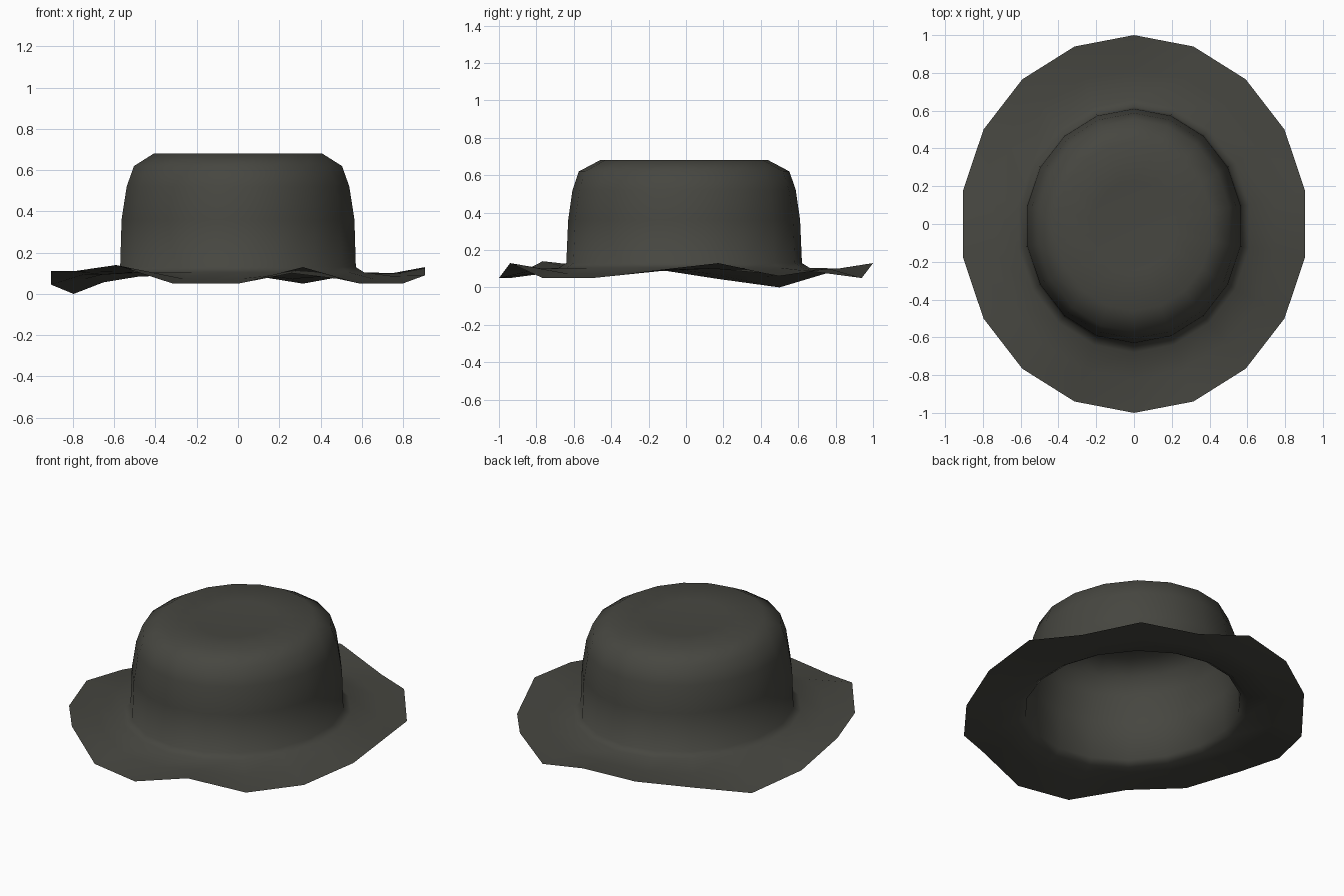
import bpy, bmesh, math

if "Cube" in bpy.data.objects:
    bpy.data.objects.remove(bpy.data.objects["Cube"])

SEGMENTS = 18

felt = bpy.data.materials.new("dark olive felt")
felt.diffuse_color = (0.062, 0.062, 0.052, 1)
felt.use_nodes = True
felt.node_tree.nodes["Principled BSDF"].inputs["Base Color"].default_value = felt.diffuse_color

# Wavy brim edge heights, clockwise from the back
rim_z = [0.13, 0.05, 0.10, 0.06, 0.13, 0.09, 0.05, 0.05, 0.13,
         0.05, 0.05, 0.14, 0.11, 0.11, 0.045, 0.0, 0.08, 0.11]

# Rings from brim edge to crown top: x radius, y radius, y centre, z, waviness
rings = [(0.92, 1.00, 0.0, 0.00, 1.0),
         (0.76, 0.82, 0.0, 0.085, 0.35),
         (0.62, 0.67, -0.01, 0.105, 0.0),
         (0.58, 0.63, -0.01, 0.13, 0.0),
         (0.573, 0.62, -0.01, 0.36, 0.0),
         (0.548, 0.597, -0.01, 0.52, 0.0),
         (0.512, 0.563, -0.01, 0.62, 0.0),
         (0.415, 0.45, -0.01, 0.68, 0.0),
         (0.22, 0.24, -0.01, 0.668, 0.0)]

bm = bmesh.new()
loops = []
for rx, ry, cy, z, wave in rings:
    loop = []
    for i in range(SEGMENTS):
        a = 2 * math.pi * i / SEGMENTS
        height = rim_z[i] * wave + z * (1 if wave == 0 else 1 - wave)
        loop.append(bm.verts.new((rx * math.sin(a), cy + ry * math.cos(a), height)))
    loops.append(loop)

# Brim and crown walls
for lower, upper in zip(loops, loops[1:]):
    for i in range(SEGMENTS):
        j = (i + 1) % SEGMENTS
        bm.faces.new((lower[j], lower[i], upper[i], upper[j]))

# Slightly dented crown top
centre = bm.verts.new((0, -0.01, 0.66))
top = loops[-1]
for i in range(SEGMENTS):
    bm.faces.new((top[(i + 1) % SEGMENTS], top[i], centre))

bm.normal_update()
if centre.normal.z < 0:
    bmesh.ops.reverse_faces(bm, faces=bm.faces[:])
for f in bm.faces:
    f.smooth = True

mesh = bpy.data.meshes.new("hat_crown_and_brim")
bm.to_mesh(mesh)
bm.free()
mesh.materials.append(felt)
hat = bpy.data.objects.new("hat_crown_and_brim", mesh)
bpy.context.collection.objects.link(hat)
